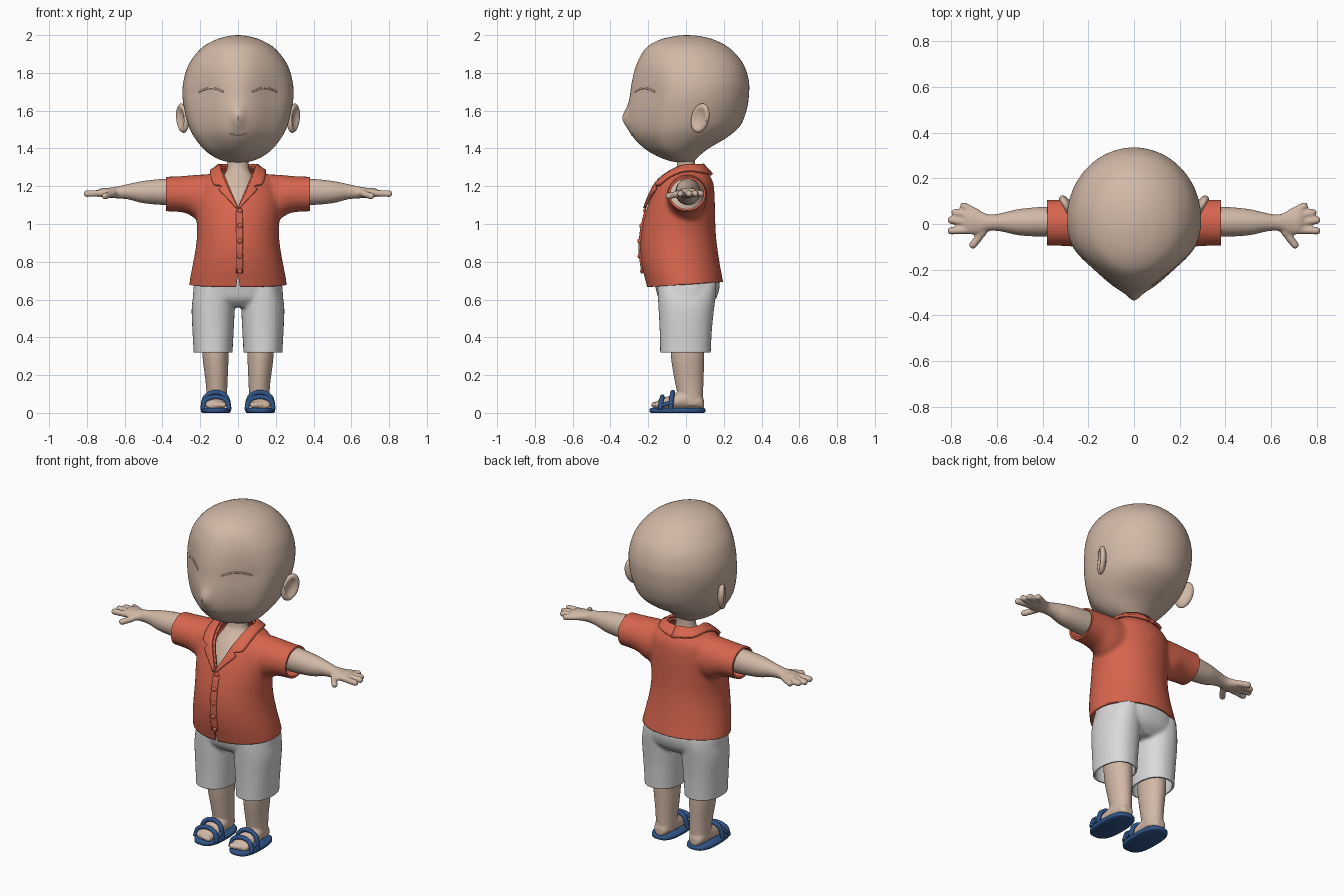
import bpy, bmesh, math
from mathutils import Vector, Matrix
from mathutils.bvhtree import BVHTree

if "Cube" in bpy.data.objects:
    bpy.data.objects.remove(bpy.data.objects["Cube"])


def material(name, rgb):
    m = bpy.data.materials.new(name)
    m.use_nodes = True
    m.diffuse_color = (*rgb, 1)
    bsdf = m.node_tree.nodes["Principled BSDF"]
    bsdf.inputs["Base Color"].default_value = (*rgb, 1)
    bsdf.inputs["Roughness"].default_value = 0.7
    return m


SKIN = material("skin", (0.64, 0.48, 0.38))
SHIRT = material("coral cloth", (0.68, 0.13, 0.075))
SHORTS = material("pale grey cloth", (0.7, 0.7, 0.7))
BLUE = material("blue rubber", (0.03, 0.09, 0.25))


def smooth_rings(rings, steps):
    """Catmull-Rom interpolation between rings of numbers."""
    out = []
    for i in range(len(rings) - 1):
        p = [rings[max(i - 1, 0)], rings[i], rings[i + 1], rings[min(i + 2, len(rings) - 1)]]
        for s in range(steps):
            t = s / steps
            out.append([b + t * ((c - a) + t * ((2 * a - 5 * b + 4 * c - d) + t * (3 * (b - c) + d - a))
                                 ) / 2 for a, b, c, d in zip(*p)])
    return out + [list(rings[-1])]


def loft(bm, axis, rings, steps=5, n=48, power=1.0):
    """Closed tube; each ring is position, low/high of one side axis, low/high of the other."""
    order = {"z": (0, 1, 2), "x": (1, 2, 0), "y": (0, 2, 1)}[axis]
    loops = []
    for pos, a0, a1, b0, b1 in smooth_rings(rings, steps):
        loop = []
        for k in range(n):
            t = math.tau * k / n
            c, s = (math.copysign(abs(f) ** power, f) for f in (math.cos(t), math.sin(t)))
            co = Vector()
            co[order[0]] = (a0 + a1) / 2 + c * (a1 - a0) / 2
            co[order[1]] = (b0 + b1) / 2 + s * (b1 - b0) / 2
            co[order[2]] = pos
            loop.append(bm.verts.new(co))
        loops.append(loop)
    for lo, hi in zip(loops, loops[1:]):
        for k in range(n):
            bm.faces.new((lo[k], lo[k - 1], hi[k - 1], hi[k]))
    bm.faces.new(loops[0])
    bm.faces.new(loops[-1])


def ball(bm, center, radii, turn=Matrix()):
    m = Matrix.Translation(center) @ turn @ Matrix.Diagonal((*radii, 1))
    return bmesh.ops.create_uvsphere(bm, u_segments=24, v_segments=16, radius=1, matrix=m)["verts"]


def finish(bm, name, mat, voxel=0, relax=6, mirror=False):
    """Turn a bmesh into an object, optionally fusing its volumes into one skin."""
    bmesh.ops.recalc_face_normals(bm, faces=bm.faces)
    me = bpy.data.meshes.new(name)
    bm.to_mesh(me)
    bm.free()
    ob = bpy.data.objects.new(name, me)
    bpy.context.collection.objects.link(ob)
    if voxel:
        r = ob.modifiers.new("Fuse", "REMESH")
        r.mode, r.voxel_size = "VOXEL", voxel
        s = ob.modifiers.new("Relax", "SMOOTH")
        s.factor, s.iterations = 0.5, relax
        dg = bpy.context.evaluated_depsgraph_get()
        ob.data = bpy.data.meshes.new_from_object(ob.evaluated_get(dg))
        ob.modifiers.clear()
    ob.data.materials.clear()
    ob.data.materials.append(mat)
    if mirror:
        ob.modifiers.new("Mirror", "MIRROR").use_mirror_merge = False
    bpy.ops.object.select_all(action="DESELECT")
    ob.select_set(True)
    bpy.context.view_layer.objects.active = ob
    bpy.ops.object.shade_smooth_by_angle(angle=math.radians(45))
    return ob


def surface(ob):
    bm = bmesh.new()
    bm.from_mesh(ob.data)
    return BVHTree.FromBMesh(bm)


def tube(name, points, r, mat, mirror=False):
    cu = bpy.data.curves.new(name, "CURVE")
    cu.dimensions, cu.bevel_depth, cu.bevel_resolution, cu.use_fill_caps = "3D", r, 3, True
    sp = cu.splines.new("NURBS")
    sp.points.add(len(points) - 1)
    for p, co in zip(sp.points, points):
        p.co = (*co, 1)
    sp.use_endpoint_u, sp.order_u = True, 3
    cu.materials.append(mat)
    ob = bpy.data.objects.new(name, cu)
    bpy.context.collection.objects.link(ob)
    if mirror:
        ob.modifiers.new("Mirror", "MIRROR").use_mirror_merge = False


def ribbon(name, pairs, tree, lift, mat, mirror=False):
    """Cloth band between two edges, laid on a surface."""
    bm = bmesh.new()
    rows = []
    for r in smooth_rings(pairs, 3):
        a, b, row = Vector(r[:3]), Vector(r[3:]), []
        for k in range(5):
            loc, nor, _, _ = tree.find_nearest(a.lerp(b, k / 4))
            row.append(bm.verts.new(loc + nor * lift))
        rows.append(row)
    for p, q in zip(rows, rows[1:]):
        for k in range(4):
            bm.faces.new((p[k], p[k + 1], q[k + 1], q[k]))
    ob = finish(bm, name, mat, mirror=mirror)
    s = ob.modifiers.new("Thickness", "SOLIDIFY")
    s.thickness, s.offset = 0.016, 0


def cut(bm, point, normal, clear=True):
    bmesh.ops.bisect_plane(bm, geom=bm.verts[:] + bm.edges[:] + bm.faces[:], plane_co=point,
                           plane_no=normal, clear_outer=clear)


def open_cloth(ob, planes, slits=()):
    """Trim a fused volume open, cut wedge slits in its front and give it cloth thickness."""
    bm = bmesh.new()
    bm.from_mesh(ob.data)
    for point, normal in planes:
        cut(bm, point, normal)
    for z0, slope in slits:
        for side in (1, -1):
            cut(bm, (0, 0, z0), (side, 0, -slope), False)
        gone = [f for f in bm.faces if f.calc_center_median().y < 0
                and abs(f.calc_center_median().x) < (f.calc_center_median().z - z0) * slope]
        bmesh.ops.delete(bm, geom=gone, context="FACES")
    bm.to_mesh(ob.data)
    bm.free()
    s = ob.modifiers.new("Thickness", "SOLIDIFY")
    s.thickness, s.offset = 0.012, -1


# Head: rounded skull, flattened cheeks, small pointed nose
bm = bmesh.new()
profile = [(1.325, .03, -.04, .03), (1.335, .08, -.09, .045), (1.36, .135, -.155, .07), (1.4, .185, -.22, .12),
           (1.46, .232, -.28, .22), (1.52, .262, -.305, .287), (1.6, .283, -.308, .32), (1.68, .294, -.297, .333),
           (1.76, .288, -.285, .332), (1.85, .258, -.26, .302), (1.93, .195, -.213, .232),
           (1.975, .12, -.14, .15), (1.995, .05, -.055, .07), (2, .005, -.002, .008)]
loft(bm, "z", [(z, -w, w, f, b) for z, w, f, b in profile], 5, 96)
for v in bm.verts:
    x, y, z = v.co
    rings = smooth_rings(profile, 5)
    ring = min(rings, key=lambda r: abs(r[0] - z))
    mid = (ring[2] + ring[3]) / 2
    s = (y - mid) / (ring[2] - mid)
    if s > 0:
        flat = min(1, max(0, (1.95 - z) * 4))
        v.co.y = mid + (y - mid) * (1 - 0.7 * flat * s * s * max(0, 1 - s * s))
        v.co.y -= 0.028 * math.exp(-(x / 0.03) ** 2 - ((z - 1.56) / 0.05) ** 2)
head = finish(bm, "head", SKIN)
face = surface(head)


def on_face(x, z):
    return face.ray_cast(Vector((x, -1, z)), Vector((0, 1, 0)))[0] + Vector((0, 0.002, 0))


# Closed eyelids and mouth
tube("eyelid", [on_face(.075 + .022 * i, 1.7 + .02 * math.sin(math.pi * i / 6)) for i in range(7)], .005, SKIN, True)
tube("mouth", [on_face(.015 * i, 1.472 + .0006 * i * i) for i in range(-3, 4)], .004, SKIN)

# Ears: cupped and turned forward
bm = bmesh.new()
verts = ball(bm, (0, 0, 0), (1, 1, 1))
turn = Matrix.Rotation(-.5, 4, "Z") @ Matrix.Rotation(-.3, 4, "X")
for v in verts:
    if v.co.x > 0:
        v.co.x *= min(1, (math.hypot(v.co.y, v.co.z) / .8) ** 3)
    v.co = turn @ Vector((v.co.x * .026, v.co.y * .052, v.co.z * .08)) + Vector((.294, .075, 1.56))
finish(bm, "ear", SKIN, mirror=True)

# Neck and chest
bm = bmesh.new()
loft(bm, "z", [(z, -w, w, f, b) for z, w, f, b in [
    (1, .12, -.17, .1), (1.1, .13, -.17, .1), (1.2, .11, -.12, .09), (1.26, .075, -.07, .06),
    (1.3, .057, -.048, .048), (1.41, .055, -.045, .05)]])
finish(bm, "neck_and_chest", SKIN)

# Arm, palm and fingers fused together
bm = bmesh.new()
loft(bm, "x", [(.25, -.055, .075, 1.1, 1.24), (.38, -.056, .076, 1.1, 1.24), (.5, -.05, .066, 1.11, 1.228),
               (.58, -.033, .048, 1.13, 1.212), (.635, -.03, .042, 1.135, 1.2), (.68, -.044, .06, 1.138, 1.192),
               (.72, -.045, .072, 1.142, 1.19), (.74, -.03, .06, 1.15, 1.182)])
for base, tip in [((.71, -.026), (.8, -.03)), ((.71, .004), (.8, .016)), ((.71, .034), (.782, .05)),
                  ((.69, .05), (.745, .078)), ((.65, -.02), (.705, -.092))]:
    for k in range(9):
        x, y = Vector(base).lerp(Vector(tip), k / 8)
        ball(bm, (x, y, 1.164 - (.016 if y < -.04 else .004) * k / 8), (.018, .017, .018))
finish(bm, "arm_and_hand", SKIN, .007, 4, True)

# Shirt: body and sleeves fused, then opened at hem, cuffs and neck
bm = bmesh.new()
loft(bm, "z", [(z, -w, w, f, b) for z, w, f, b in [
    (.62, .262, -.195, .205), (.69, .257, -.212, .197), (.77, .243, -.232, .182), (.86, .226, -.243, .168),
    (.95, .217, -.238, .158), (1.05, .222, -.217, .154), (1.14, .225, -.187, .152), (1.21, .21, -.155, .146),
    (1.25, .175, -.118, .13), (1.28, .125, -.08, .105), (1.305, .09, -.05, .08), (1.34, .08, -.045, .07)]])
for side in (1, -1):
    loft(bm, "x", [(side * x, -h, h + .01, z0, z1) for x, h, z0, z1 in [
        (.08, .1, 1.03, 1.262), (.2, .102, 1.02, 1.262), (.27, .099, 1.055, 1.256), (.33, .096, 1.065, 1.252),
        (.43, .096, 1.068, 1.25)]])
shirt = finish(bm, "shirt", SHIRT, .011, 10)
cloth = surface(shirt)
open_cloth(shirt, [((.38, 0, 0), (1, 0, 0)), ((-.38, 0, 0), (-1, 0, 0)), ((0, 0, .68), (0, .07, -1)),
                   ((0, 0, 1.298), (0, -.12, 1))], [(1.09, .42), (.73, -.16)])

# Notched collar, button placket and buttons
ribbon("collar", [
    (0, -.21, 1.085, .008, -.21, 1.08), (.03, -.19, 1.145, .062, -.19, 1.14), (.05, -.17, 1.19, .1, -.165, 1.18),
    (.055, -.16, 1.2, .085, -.16, 1.2), (.062, -.15, 1.215, .13, -.14, 1.212), (.08, -.1, 1.265, .142, -.09, 1.25),
    (.088, -.02, 1.3, .135, 0, 1.27), (.08, .06, 1.31, .11, .1, 1.275), (0, .085, 1.31, 0, .14, 1.262)],
    cloth, .012, SHIRT, True)
ribbon("placket", [(-.012, -.26, z, .028, -.26, z) for z in (1.085, .95, .85, .735)], cloth, .001, SHIRT)
bm = bmesh.new()
for i in range(5):
    spot = cloth.ray_cast(Vector((.01, -1, 1.07 - .08 * i)), Vector((0, 1, 0)))[0]
    ball(bm, spot - Vector((0, .008, 0)), (.013, .008, .013))
finish(bm, "buttons", SHIRT)

# Shorts: two legs and hips fused, open at the cuffs
bm = bmesh.new()
for side in (1, -1):
    loft(bm, "z", [(z, side * .132 - w, side * .132 + w, f, b) for z, w, f, b in [
        (.27, .102, -.137, .13), (.34, .104, -.137, .132), (.45, .11, -.14, .138), (.56, .113, -.146, .15),
        (.64, .1, -.15, .16), (.7, .08, -.15, .16)]], power=.9)
loft(bm, "z", [(z, -w, w, f, b) for z, w, f, b in [
    (.56, .2, -.1, .11), (.6, .235, -.142, .155), (.65, .237, -.158, .175), (.7, .23, -.168, .176),
    (.78, .215, -.165, .155)]], power=.9)
shorts = finish(bm, "shorts", SHORTS, .01, 5)
open_cloth(shorts, [((0, 0, .32), (0, 0, -1))])

# Lower leg, foot and toes
bm = bmesh.new()
loft(bm, "z", [(.04, .06, .165, -.03, .09), (.15, .056, .17, -.056, .092), (.3, .05, .188, -.08, .097),
               (.45, .05, .19, -.08, .095)])
loft(bm, "y", [(-.165, .07, .16, .02, .055), (-.14, .06, .174, .018, .07), (-.08, .06, .17, .018, .093),
               (0, .06, .168, .018, .12), (.07, .07, .16, .018, .1), (.095, .09, .14, .02, .07)])
for i in range(5):
    ball(bm, (.076 + .022 * i, -.165 + .0025 * i * i, .042), (.015 - .001 * i, .022, .018))
finish(bm, "leg_and_foot", SKIN, .007, 4, True)

# Sandals: rounded sole and two crossing straps joined at the sides
bm = bmesh.new()
loft(bm, "z", [(z, .117 - w, .117 + w, -.193 + i, .103 - i) for z, w, i in [
    (0, .07, .008), (.006, .078, 0), (.02, .078, 0), (.026, .072, .006)]], 2, power=.75)
finish(bm, "sandal_sole", BLUE, mirror=True)
for name, y, top in (("rear_strap", -.07, .122), ("front_strap", -.125, .097)):
    arch = [(.117 + .07 * math.cos(math.pi * k / 8), y - .012 + .012 * math.sin(math.pi * k / 8),
             .018 + (top - .03) * math.sin(math.pi * k / 8) ** .6) for k in range(9)]
    tube(name, arch, .013, BLUE, True)
for name, x in (("inner_link", .05), ("outer_link", .184)):
    tube(name, [(x, -.14, .035), (x, -.1, .05), (x, -.075, .055)], .011, BLUE, True)
